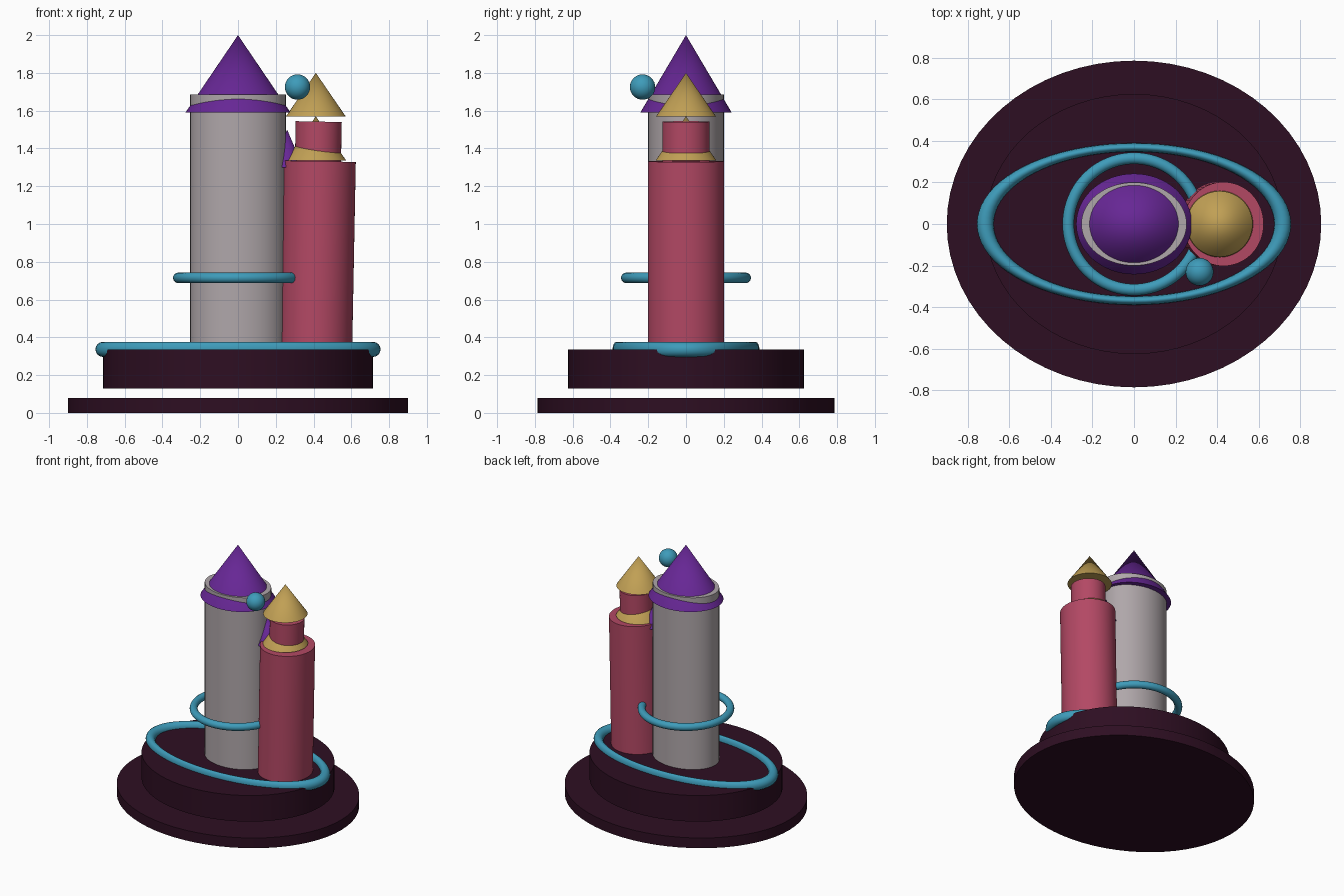
import bpy
import math

if "Cube" in bpy.data.objects:
    bpy.data.objects.remove(bpy.data.objects["Cube"])


def material(name, rgb):
    m = bpy.data.materials.new(name)
    m.diffuse_color = (*rgb, 1)
    m.use_nodes = True
    m.node_tree.nodes["Principled BSDF"].inputs["Base Color"].default_value = m.diffuse_color
    return m


PLUM = material("dark plum", (0.027, 0.0045, 0.016))
GREY = material("warm grey", (0.43, 0.385, 0.40))
ROSE = material("rose", (0.45, 0.065, 0.128))
PURPLE = material("purple", (0.135, 0.02, 0.30))
GOLD = material("gold", (0.53, 0.35, 0.09))
TEAL = material("teal", (0.048, 0.33, 0.49))


def finish(name, mat, scale=(1, 1, 1), tilt=0):
    ob = bpy.context.object
    ob.name = name
    ob.scale = scale
    ob.rotation_euler.y = tilt
    ob.data.materials.append(mat)
    bpy.ops.object.shade_smooth_by_angle(angle=math.radians(35))
    return ob


def drum(name, mat, x, rx, ry, z0, z1, tilt=0):
    """Upright elliptical cylinder between two heights."""
    bpy.ops.mesh.primitive_cylinder_add(
        vertices=64, radius=1, depth=z1 - z0, location=(x, 0, (z0 + z1) / 2))
    return finish(name, mat, (rx, ry, 1), tilt)


def roof(name, mat, x, rx, ry, z0, z1):
    """Elliptical cone between two heights."""
    bpy.ops.mesh.primitive_cone_add(
        vertices=64, radius1=1, radius2=0, depth=z1 - z0, location=(x, 0, (z0 + z1) / 2))
    return finish(name, mat, (rx, ry, 1))


def ring(name, mat, major, minor, z, y_scale=1):
    bpy.ops.mesh.primitive_torus_add(
        major_segments=80, minor_segments=16, major_radius=major,
        minor_radius=minor, location=(0, 0, z))
    return finish(name, mat, (1, y_scale, 1))


# Two floating oval base plates
drum("lower_base", PLUM, 0, 0.9, 0.785, 0, 0.08)
drum("upper_base", PLUM, 0, 0.715, 0.625, 0.13, 0.335)

# Main tower, its roof passing through the tower top
drum("main_tower", GREY, 0, 0.253, 0.2, 0.33, 1.685)
roof("main_roof", PURPLE, 0, 0.278, 0.242, 1.59, 2.0)

# Slightly leaning side tower with a turret and two stacked roofs
drum("side_tower", ROSE, 0.421, 0.193, 0.202, 0.33, 1.332, math.radians(1.1))
drum("turret", ROSE, 0.425, 0.122, 0.125, 1.3, 1.542, math.radians(1.1))
roof("turret_skirt", GOLD, 0.412, 0.16, 0.16, 1.337, 1.57)
roof("turret_roof", GOLD, 0.412, 0.158, 0.158, 1.57, 1.8)

# Small spire wedged between the towers
roof("small_spire", PURPLE, 0.26, 0.085, 0.085, 1.3, 1.5)

# Rings around the base and main tower
ring("base_ring", TEAL, 0.715, 0.04, 0.336, 0.515)
ring("tower_ring", TEAL, 0.316, 0.028, 0.715)

# Floating ball
bpy.ops.mesh.primitive_uv_sphere_add(
    segments=32, ring_count=16, radius=0.067, location=(0.315, -0.23, 1.725))
finish("ball", TEAL)
